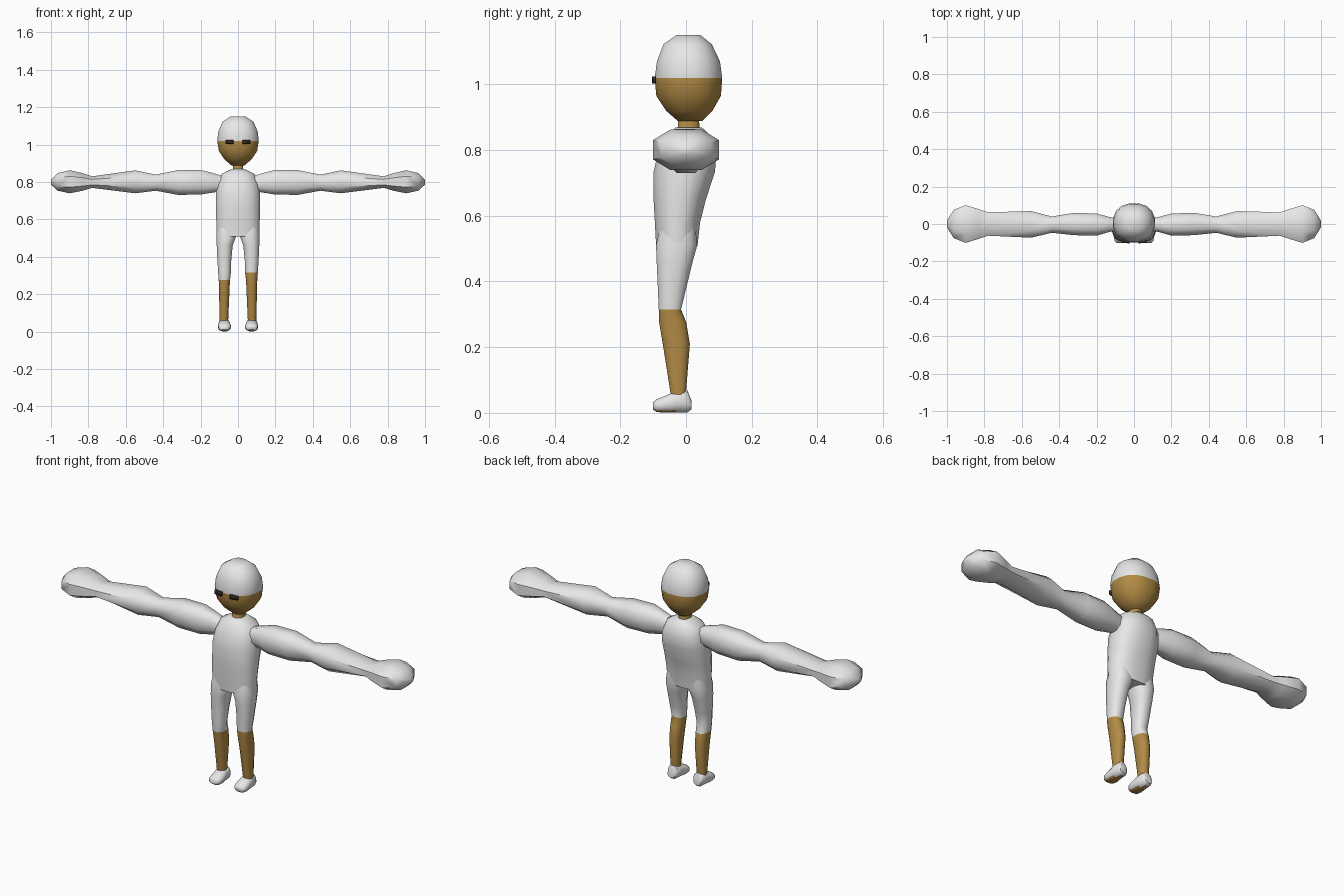
import bpy, bmesh, math
from mathutils import Vector

default = bpy.data.objects.get("Cube")
if default:
    bpy.data.objects.remove(default, do_unlink=True)


def make_material(name, colour):
    material = bpy.data.materials.new(name)
    material.use_nodes = True
    material.diffuse_color = colour
    material.node_tree.nodes["Principled BSDF"].inputs["Base Color"].default_value = colour
    return material


white = make_material("white cloth", (.8, .8, .8, 1))
tan = make_material("tan skin", (.45, .26, .06, 1))
dark = make_material("dark eye", (.03, .02, .015, 1))


def section_point(section, angle, power):
    """Point on a rounded-box outline given as (u low, u high, v low, v high)."""
    u_low, u_high, v_low, v_high = section
    c, s = math.cos(angle), math.sin(angle)
    u = math.copysign(abs(c) ** power, c)
    v = math.copysign(abs(s) ** power, s)
    return ((u_low + u_high + u * (u_high - u_low)) / 2,
            (v_low + v_high + v * (v_high - v_low)) / 2)


def place(axis, t, u, v, side=1):
    point = {"x": (t, u, v), "y": (u, t, v), "z": (u, v, t)}[axis]
    return Vector((point[0] * side, point[1], point[2]))


def finish(name, bm, materials, rule=None):
    bmesh.ops.recalc_face_normals(bm, faces=bm.faces)
    bm.normal_update()
    if rule:
        for face in bm.faces:
            face.material_index = int(rule(face))
    mesh = bpy.data.meshes.new(name)
    bm.to_mesh(mesh)
    bm.free()
    for material in materials:
        mesh.materials.append(material)
    part = bpy.data.objects.new(name, mesh)
    bpy.context.collection.objects.link(part)
    bpy.ops.object.select_all(action="DESELECT")
    part.select_set(True)
    bpy.context.view_layer.objects.active = part
    bpy.ops.object.shade_smooth_by_angle(angle=math.radians(50))
    return part


def loft(name, axis, rings, materials, rule=None, side=1, count=12, power=.85):
    """Skin a row of cross-sections and cap both ends."""
    bm = bmesh.new()
    rows = []
    for t, *section in rings:
        row = []
        for i in range(count):
            u, v = section_point(section, math.tau * (i + .5) / count, power)
            row.append(bm.verts.new(place(axis, t, u, v, side)))
        rows.append(row)
    for a, b in zip(rows, rows[1:]):
        for i in range(count):
            j = (i + 1) % count
            bm.faces.new((a[i], a[j], b[j], b[i]))
    bm.faces.new(rows[0])
    bm.faces.new(rows[-1])
    return finish(name, bm, materials, rule)


# Head with a cap colour above eye level
EYE_LINE = 1.02
head_rings = [
    (1.15, -.04, .04, -.03, .045),
    (1.122, -.084, .084, -.07, .08),
    (1.07, -.107, .107, -.09, .105),
    (EYE_LINE, -.113, .113, -.097, .112),
    (.965, -.104, .104, -.092, .108),
    (.92, -.073, .073, -.062, .082),
    (.888, -.035, .035, -.025, .05)]
loft("head", "z", head_rings, [white, tan],
     lambda f: f.calc_center_median().z < EYE_LINE, count=16, power=.88)

# Eyes: thin patches that follow the front of the head
for side, label in ((1, "left"), (-1, "right")):
    bm = bmesh.new()
    columns = []
    for x in (.024, .044, .066):
        y = -.1 + .25 * max(0, x - .02) ** 1.3
        columns.append([bm.verts.new((x * side, y, z)) for z in (1.003, 1.024)])
    for a, b in zip(columns, columns[1:]):
        bm.faces.new((a[0], b[0], b[1], a[1]))
    eye = finish(label + "_eye", bm, [dark])
    solid = eye.modifiers.new("thickness", "SOLIDIFY")
    solid.thickness = .008
    solid.offset = 0

# Neck
loft("neck", "z", [
    (.905, -.03, .03, -.025, .04),
    (.87, -.028, .028, -.026, .042),
    (.84, -.04, .04, -.04, .05)], [tan])

# Torso
loft("torso", "z", [
    (.868, -.036, .036, -.034, .05),
    (.842, -.09, .09, -.062, .078),
    (.79, -.113, .113, -.087, .093),
    (.735, -.12, .12, -.1, .09),
    (.65, -.119, .119, -.1, .062),
    (.58, -.118, .118, -.096, .044),
    (.508, -.116, .116, -.092, .036)], [white], count=16)

leg_rings = [
    (.57, .01, .11, -.08, .03),
    (.51, .008, .117, -.093, .036),
    (.46, .027, .115, -.091, .022),
    (.38, .035, .111, -.087, .002),
    (.315, .037, .107, -.084, -.014),
    (.275, .042, .104, -.083, .002),
    (.21, .045, .102, -.072, .013),
    (.055, .052, .099, -.047, 0)]

foot_rings = [
    (.016, .055, .095, .01, .04),
    (.004, .045, .102, 0, .07),
    (-.03, .042, .105, 0, .068),
    (-.065, .037, .108, 0, .052),
    (-.09, .041, .105, .002, .042),
    (-.101, .052, .094, .01, .032)]

arm_rings = [
    (.07, -.035, .03, .75, .83),
    (.13, -.045, .04, .74, .85),
    (.2, -.066, .06, .728, .869),
    (.32, -.064, .064, .726, .868),
    (.44, -.05, .043, .75, .842),
    (.55, -.078, .074, .735, .866),
    (.78, -.067, .067, .766, .832),
    (.83, -.085, .085, .75, .85),
    (.9, -.108, .108, .735, .867),
    (.965, -.08, .08, .75, .85),
    (1, -.018, .018, .785, .812)]

# Limbs, mirrored; the right trouser leg reaches lower
for side, label, hem in ((1, "left", .315), (-1, "right", .275)):
    loft(label + "_leg", "z", leg_rings, [white, tan],
         lambda f: f.calc_center_median().z < hem, side)
    loft(label + "_foot", "y", foot_rings, [white, tan],
         lambda f: f.normal.z < -.9, side)
    loft(label + "_arm", "x", arm_rings, [white], None, side, count=8)
